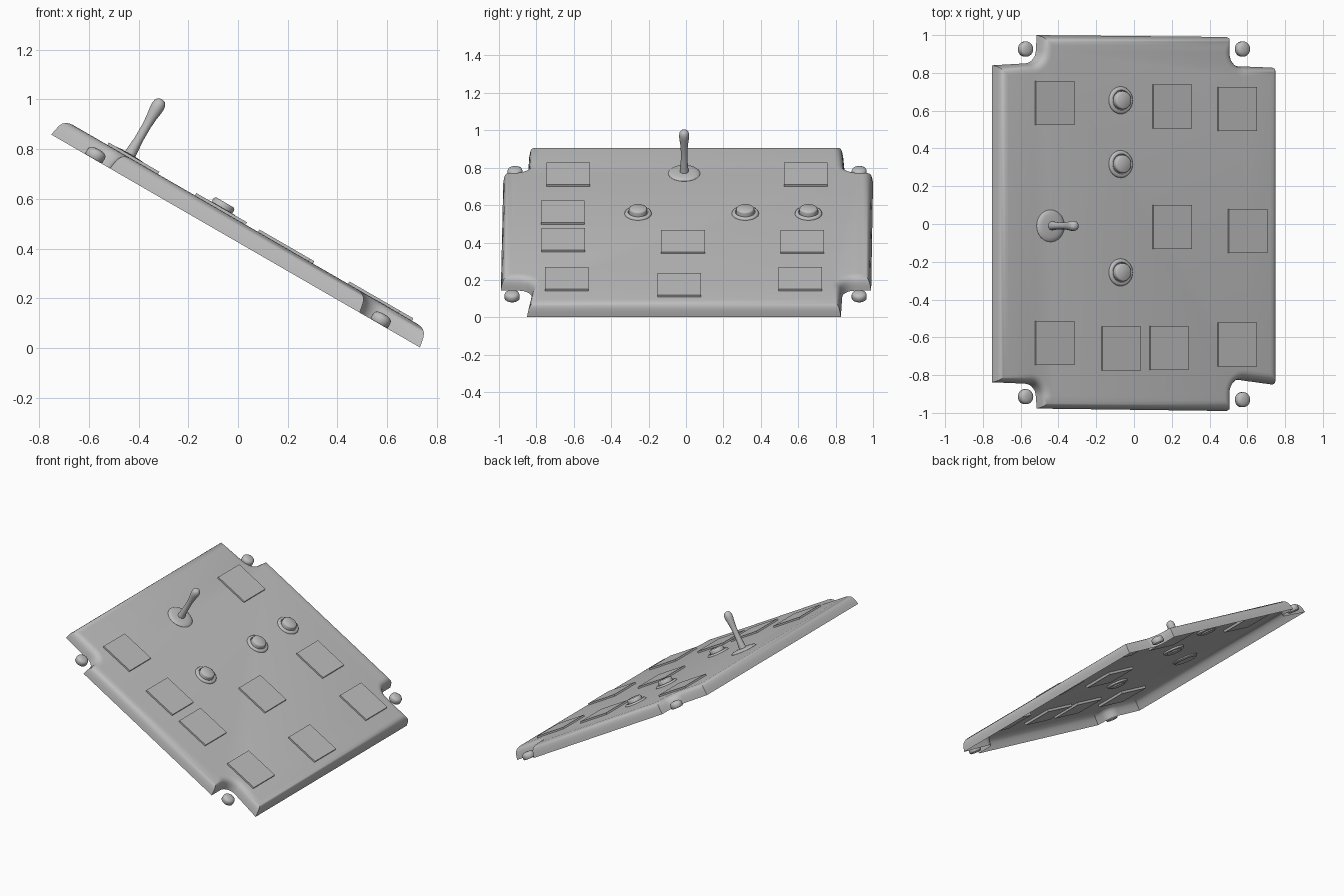
import bpy, bmesh, math
from mathutils import Matrix, Vector

if "Cube" in bpy.data.objects:
    bpy.data.objects.remove(bpy.data.objects["Cube"])

# Everything is modelled flat (u downslope, y across, n up), then tilted 30 degrees
TILT = Matrix.Translation((0, 0, 0.425)) @ Matrix.Rotation(math.radians(30), 4, 'Y')
grey = bpy.data.materials.new("plain_grey")
grey.diffuse_color = (0.52, 0.52, 0.52, 1)
grey.use_nodes = True
grey.node_tree.nodes["Principled BSDF"].inputs["Base Color"].default_value = grey.diffuse_color


def finish(bm, name, angle=None):
    bm.transform(TILT)
    me = bpy.data.meshes.new(name)
    bm.to_mesh(me)
    bm.free()
    if angle is not None:
        for p in me.polygons:
            p.use_smooth = True
        me.set_sharp_from_angle(angle=math.radians(angle))
    me.materials.append(grey)
    ob = bpy.data.objects.new(name, me)
    bpy.context.collection.objects.link(ob)
    return ob


def skin(bm, rings):
    for a, b in zip(rings, rings[1:]):
        for i in range(len(a)):
            j = (i + 1) % len(a)
            bm.faces.new((a[i], a[j], b[j], b[i]))


def lathe(name, u, y, profile, segs=32, angle=40):
    """Turned part: profile of (radius, height), first to last is bottom to top."""
    bm = bmesh.new()
    rings = []
    for r, n in profile:
        rings.append([bm.verts.new((u + r * math.cos(2 * math.pi * k / segs),
                                    y + r * math.sin(2 * math.pi * k / segs), n))
                      for k in range(segs)])
    skin(bm, rings)
    bm.faces.new(rings[0][::-1])
    bm.faces.new(rings[-1])
    return finish(bm, name, angle)


def inset(pts, d):
    """Mitred inset of a counter-clockwise outline."""
    out = []
    for i, p in enumerate(pts):
        a = (p - pts[i - 1]).normalized()
        b = (pts[(i + 1) % len(pts)] - p).normalized()
        na, nb = Vector((-a.y, a.x)), Vector((-b.y, b.x))
        out.append(p + (na + nb) * d / (1 + na.dot(nb)))
    return out


def arc(cu, cy, a0, a1, r=0.07, steps=7):
    return [(cu + r * math.cos(math.radians(a0 + (a1 - a0) * k / steps)),
             cy + r * math.sin(math.radians(a0 + (a1 - a0) * k / steps)))
            for k in range(steps + 1)]


# Panel shell: plate with notched corners, rolled edge, open underneath
outline = ([(-0.867, 0.84)] + arc(-0.67, 0.92, 270, 360) + [(-0.595, 1.0), (0.565, 0.99)]
           + arc(0.635, 0.905, 180, 270) + [(0.845, 0.828), (0.845, -0.85)]
           + arc(0.635, -0.895, 90, 180) + [(0.565, -0.99), (-0.595, -0.977)]
           + arc(-0.67, -0.915, 0, 90) + [(-0.867, -0.838)])
outline = [Vector(p) for p in reversed(outline)]
bm = bmesh.new()
rings = []
for d, n in [(0, 0), (0.004, 0.025), (0.009, 0.046), (0.016, 0.06), (0.027, 0.07),
             (0.04, 0.075), (0.055, 0.077)]:
    rings.append([bm.verts.new((p.x, p.y, n)) for p in inset(outline, d)])
skin(bm, rings)
bm.faces.new(rings[-1])
finish(bm, "panel_shell", 50)

# Square raised plates (top-view x, y)
for i, (x, y) in enumerate([(-0.418, 0.64), (0.205, 0.622), (0.55, 0.61),
                            (0.204, -0.016), (0.604, -0.037), (-0.418, -0.63),
                            (-0.066, -0.659), (0.188, -0.656), (0.55, -0.638)]):
    bm = bmesh.new()
    bmesh.ops.create_cube(bm, size=1, matrix=Matrix.Translation(((x - 0.044) / 0.866, y, 0.0745))
                          @ Matrix.Diagonal((0.235, 0.233, 0.027, 1)))
    finish(bm, f"square_plate_{i + 1}")

# Round push buttons: collar and cap
for i, y in enumerate([0.655, 0.317, -0.256]):
    u = -0.126
    lathe(f"button_collar_{i + 1}", u, y, [(0.062, 0.062), (0.07, 0.066), (0.073, 0.076),
                                           (0.07, 0.084), (0.062, 0.089), (0.054, 0.088),
                                           (0.05, 0.083)])
    lathe(f"button_cap_{i + 1}", u, y, [(0.048, 0.055), (0.048, 0.103), (0.046, 0.109),
                                        (0.04, 0.113)])

# Toggle lever: domed base washer and flared stick
lathe("lever_base", -0.555, -0.01, [(0.075, 0.062), (0.084, 0.07), (0.085, 0.078), (0.078, 0.085),
                                    (0.06, 0.089), (0.035, 0.091)])
lathe("lever_stick", -0.553, -0.01, [(0.024, 0.07), (0.023, 0.1), (0.018, 0.16), (0.018, 0.22),
                                     (0.021, 0.26), (0.026, 0.295), (0.027, 0.315), (0.024, 0.331),
                                     (0.016, 0.341), (0.006, 0.345)], angle=60)

# Domed corner bolts sitting in the notches
for i, (u, y) in enumerate([(-0.672, 0.926), (0.654, 0.926), (-0.672, -0.914), (0.654, -0.93)]):
    lathe(f"corner_bolt_{i + 1}", u, y, [(0.036, 0.0), (0.04, 0.004), (0.04, 0.026), (0.036, 0.035),
                                         (0.026, 0.041), (0.012, 0.044)], segs=24, angle=60)
